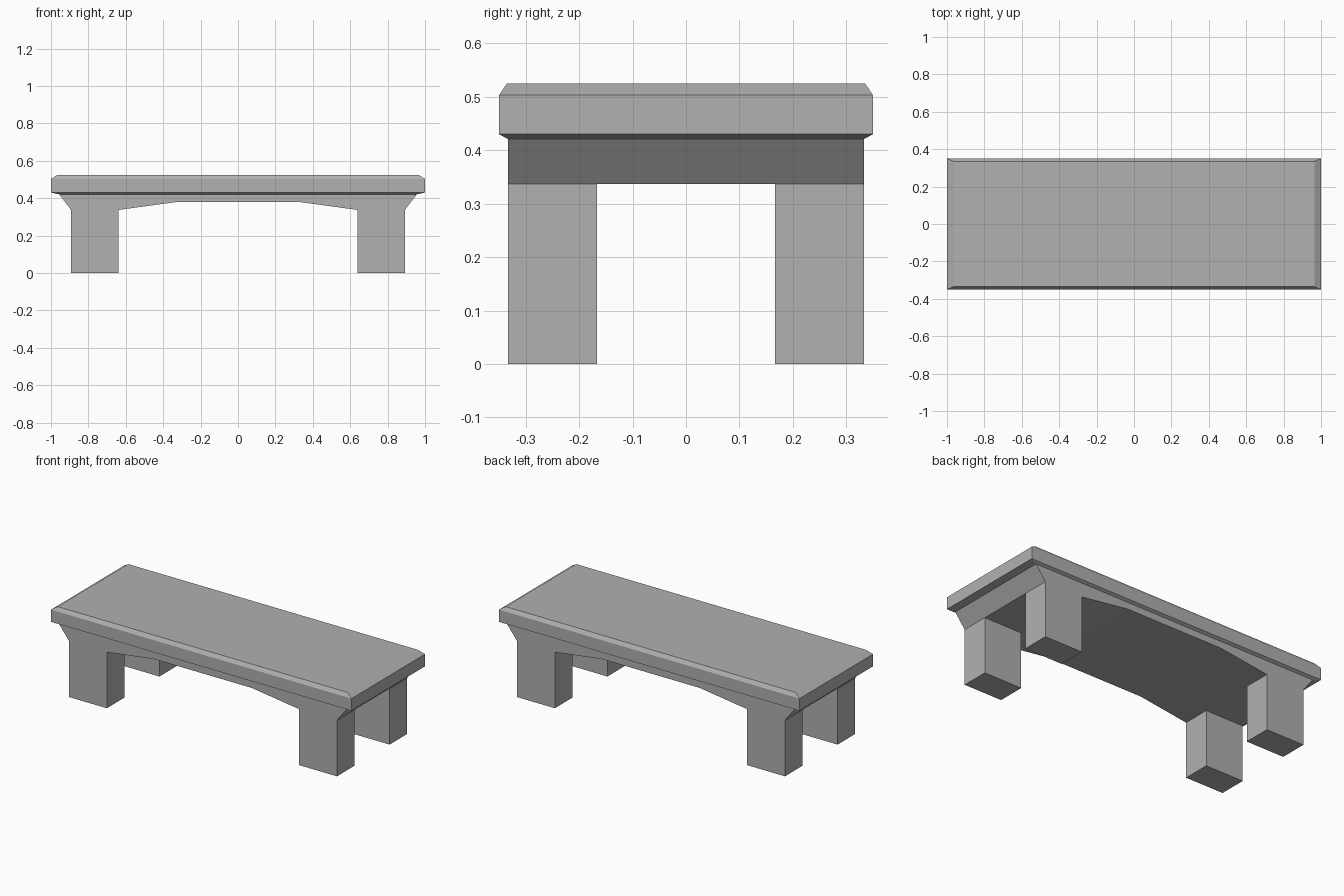
import bpy
import bmesh
from mathutils import Vector

cube = bpy.data.objects.get("Cube")
if cube:
    bpy.data.objects.remove(cube, do_unlink=True)

GREY = (0.44, 0.44, 0.44, 1.0)
stone = bpy.data.materials.new("grey stone")
stone.use_nodes = True
stone.diffuse_color = GREY
stone.node_tree.nodes["Principled BSDF"].inputs["Base Color"].default_value = GREY


def finish(name, bm):
    """Tidy the mesh and place it in the scene."""
    bmesh.ops.recalc_face_normals(bm, faces=bm.faces)
    bmesh.ops.dissolve_limit(bm, angle_limit=0.002, verts=bm.verts, edges=bm.edges)
    mesh = bpy.data.meshes.new(name)
    bm.to_mesh(mesh)
    bm.free()
    mesh.materials.append(stone)
    obj = bpy.data.objects.new(name, mesh)
    bpy.context.collection.objects.link(obj)
    return obj


def bridge(bm, a, b):
    """Join two open rows of vertices with quads."""
    for i in range(len(a) - 1):
        bm.faces.new((a[i], a[i + 1], b[i + 1], b[i]))


# Seat slab: stacked rectangles (half length, half width, height), open below
bm = bmesh.new()
rings = []
for hx, hy, z in [(0.957, 0.333, 0.421), (1, 0.35, 0.43), (1, 0.35, 0.503), (0.965, 0.335, 0.525)]:
    corners = [(-hx, -hy, z), (hx, -hy, z), (hx, hy, z), (-hx, hy, z)]
    rings.append([bm.verts.new(c) for c in corners])
for low, high in zip(rings, rings[1:]):
    bridge(bm, low + low[:1], high + high[:1])
bm.faces.new(rings[-1])
finish("seat_slab", bm)

# Base: arched apron profile swept across the depth, legs pulled down from it
half = [(0.957, 0.421), (0.892, 0.337), (0.64, 0.337), (0.325, 0.38)]
profile = half + [(-x, z) for x, z in reversed(half)]
bm = bmesh.new()
rows = [[bm.verts.new((x, y, z)) for x, z in profile] for y in (-0.333, -0.167, 0.167, 0.333)]
for a, b in zip(rows, rows[1:]):
    bridge(bm, a, b)
for end in (rows[0], rows[-1]):
    bm.faces.new(end)

feet = [f for f in bm.faces
        if len(f.verts) == 4
        and abs(f.calc_center_median().x) > 0.7
        and abs(f.calc_center_median().y) > 0.2
        and all(v.co.z < 0.34 for v in f.verts)]
for foot in feet:
    result = bmesh.ops.extrude_face_region(bm, geom=[foot])
    for v in result["geom"]:
        if isinstance(v, bmesh.types.BMVert):
            v.co.z = 0
    if foot.is_valid:
        bm.faces.remove(foot)
finish("arched_base_with_legs", bm)
